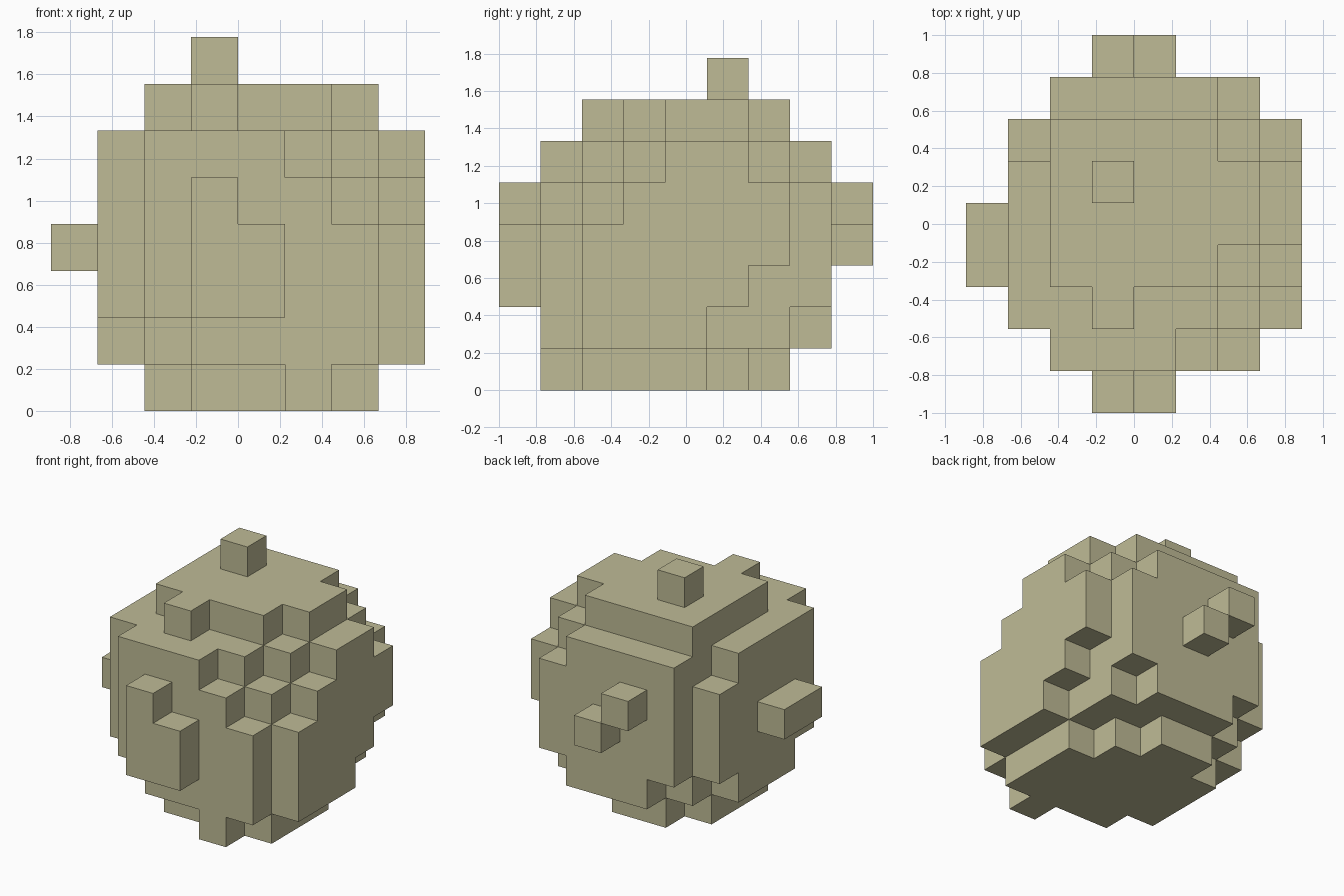
import bpy, bmesh
from mathutils import Vector

cube = bpy.data.objects.get("Cube")
if cube:
    bpy.data.objects.remove(cube, do_unlink=True)

CELL = 2 / 9
ORIGIN = Vector((-4, -4.5, 0))  # grid corner, in cells

# Single khaki colour
khaki = bpy.data.materials.new("khaki")
khaki.use_nodes = True
colour = (0.521, 0.497, 0.305, 1)
khaki.diffuse_color = colour
bsdf = next(n for n in khaki.node_tree.nodes if n.type == 'BSDF_PRINCIPLED')
bsdf.inputs["Base Color"].default_value = colour


def block(x0, x1, y0, y1, z0, z1):
    """All grid cells in an inclusive range."""
    return {(x, y, z) for x in range(x0, x1 + 1)
            for y in range(y0, y1 + 1) for z in range(z0, z1 + 1)}


# Rounded body: for each layer, the (first, last) x cell of each row, front to back
layers = {
    0: (1, [(5, 5), (3, 6), (2, 6), (2, 6), (2, 5), (3, 4)]),
    1: (1, [(3, 6), (2, 7), (1, 7), (1, 7), (1, 6), (2, 6), (3, 5)]),
    2: (1, [(2, 6), (1, 7), (1, 7), (1, 7), (1, 7), (1, 6), (2, 6)]),
    3: (1, [(2, 6), (1, 7), (1, 7), (1, 7), (1, 7), (1, 7), (2, 6)]),
    4: (1, [(2, 5), (1, 6), (1, 7), (1, 7), (1, 7), (1, 7), (2, 6)]),
    5: (1, [(2, 4), (1, 5), (1, 6), (1, 7), (1, 7), (2, 6), (2, 5)]),
    6: (2, [(3, 3), (2, 5), (2, 6), (2, 6), (2, 5)]),
}
body = set()
for z, (first_row, rows) in layers.items():
    for y, (x0, x1) in enumerate(rows, first_row):
        body |= block(x0, x1, y, y, z, z)

parts = {
    "body": body,
    "top_knob": block(3, 3, 5, 5, 7, 7),
    "front_bump": block(3, 3, 0, 0, 2, 4) | block(4, 4, 0, 0, 2, 3),
    "side_peg": block(0, 0, 3, 4, 3, 3),
    "back_peg_upper": block(3, 3, 8, 8, 4, 4),
    "back_peg_lower": block(4, 4, 8, 8, 3, 3),
}
filled = set().union(*parts.values())


def build(name, cells):
    """Skin the cells, leaving out faces that touch another cell."""
    bm = bmesh.new()
    verts = {}

    def vert(p):
        if p not in verts:
            verts[p] = bm.verts.new((Vector(p) + ORIGIN) * CELL)
        return verts[p]

    for cell in sorted(cells):
        for axis in range(3):
            u, v = (axis + 1) % 3, (axis + 2) % 3
            for side in (0, 1):
                neighbour = list(cell)
                neighbour[axis] += 2 * side - 1
                if tuple(neighbour) in filled:
                    continue
                corners = []
                for du, dv in ((0, 0), (1, 0), (1, 1), (0, 1)):
                    p = list(cell)
                    p[axis] += side
                    p[u] += du
                    p[v] += dv
                    corners.append(vert(tuple(p)))
                bm.faces.new(corners if side else corners[::-1])

    # Merge coplanar squares into clean flat faces
    bmesh.ops.dissolve_limit(bm, angle_limit=0.01, verts=bm.verts[:], edges=bm.edges[:])
    mesh = bpy.data.meshes.new(name)
    bm.to_mesh(mesh)
    bm.free()
    mesh.materials.append(khaki)
    bpy.context.collection.objects.link(bpy.data.objects.new(name, mesh))


for part_name, part_cells in parts.items():
    build(part_name, part_cells)
